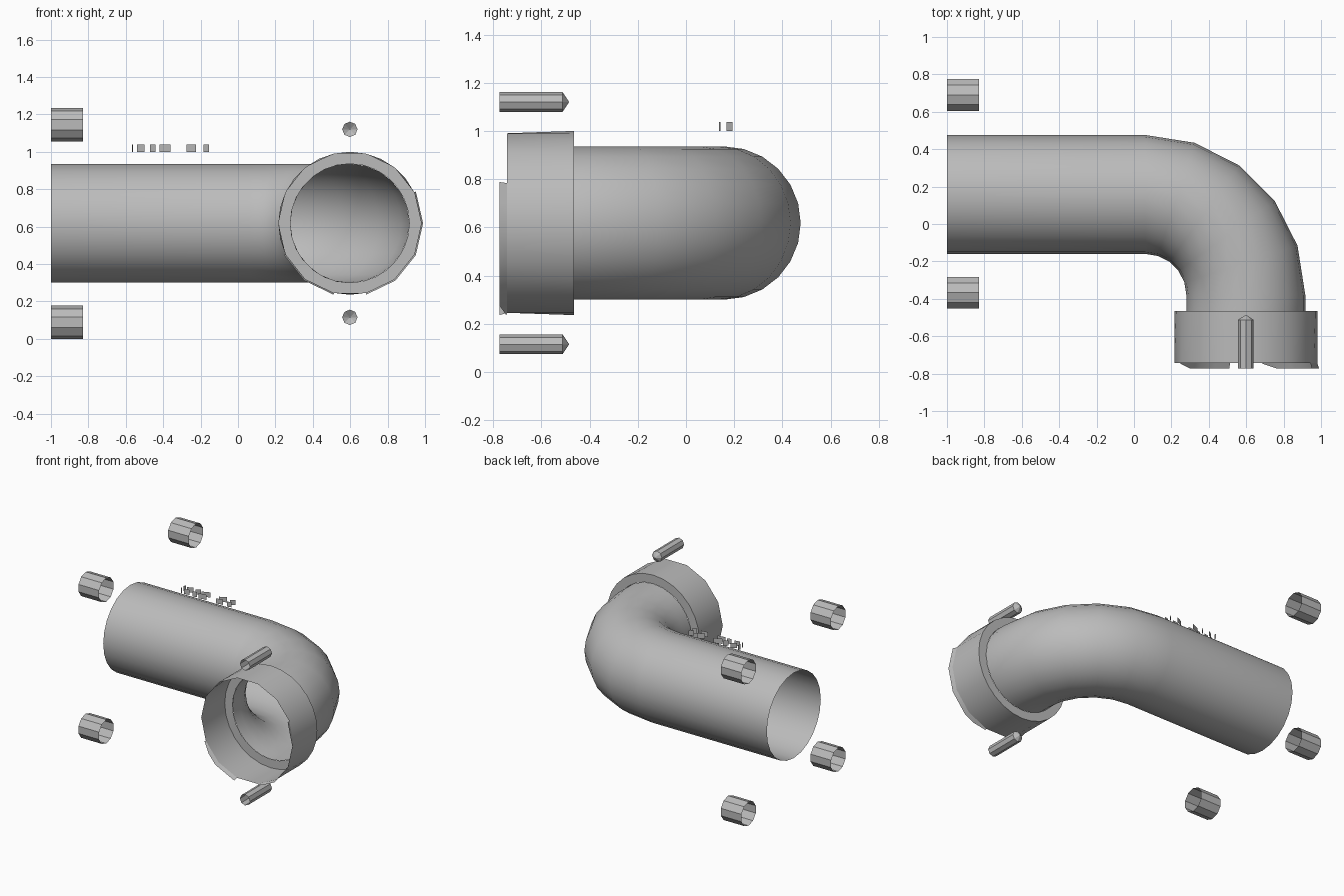
import bpy, bmesh, math
from mathutils import Vector

if "Cube" in bpy.data.objects:
    bpy.data.objects.remove(bpy.data.objects["Cube"], do_unlink=True)

grey = bpy.data.materials.new("plain grey")
grey.use_nodes = True
grey.diffuse_color = (0.5, 0.5, 0.5, 1)
grey.node_tree.nodes["Principled BSDF"].inputs["Base Color"].default_value = (0.5, 0.5, 0.5, 1)


def ring(center, u, v, radius, sides):
    """Points of a circle spanned by the directions u and v."""
    turns = [math.tau * i / sides for i in range(sides)]
    return [Vector(center) + radius * (Vector(u) * math.cos(t) + Vector(v) * math.sin(t)) for t in turns]


def skin(name, rings, tip=None, angle=None):
    """Open-ended tube through the rings, with an optional pointed end."""
    bm = bmesh.new()
    loops = [[bm.verts.new(p) for p in r] for r in rings]
    n = len(loops[0])
    for a, b in zip(loops, loops[1:]):
        for i in range(n):
            j = (i + 1) % n
            bm.faces.new((a[i], a[j], b[j], b[i]))
    if tip:
        point = bm.verts.new(tip)
        for i in range(n):
            bm.faces.new((loops[-1][i], loops[-1][(i + 1) % n], point))
    return finish(name, bm, angle)


def finish(name, bm, angle=None):
    bmesh.ops.recalc_face_normals(bm, faces=bm.faces)
    mesh = bpy.data.meshes.new(name)
    bm.to_mesh(mesh)
    bm.free()
    mesh.materials.append(grey)
    obj = bpy.data.objects.new(name, mesh)
    bpy.context.scene.collection.objects.link(obj)
    if angle:
        bpy.ops.object.select_all(action="DESELECT")
        obj.select_set(True)
        bpy.context.view_layer.objects.active = obj
        bpy.ops.object.shade_smooth_by_angle(angle=math.radians(angle))
    return obj


X, Y, Z = Vector((1, 0, 0)), Vector((0, 1, 0)), Vector((0, 0, 1))
AXIS_X, AXIS_Z, PIPE_R, COLLAR_R = 0.598, 0.618, 0.318, 0.382
LEDGE_Y, RIM_Y, LIP_Y = -0.465, -0.742, -0.773

# Elbow pipe: straight run, quarter bend, short run into the collar
pivot, bend_r, steps = Vector((0.06, -0.38, AXIS_Z)), 0.538, 5
rings = [ring((-1, pivot.y + bend_r, AXIS_Z), Y, Z, PIPE_R, 24)]
for k in range(steps + 1):
    a = math.pi / 2 * k / steps
    out = X * math.sin(a) + Y * math.cos(a)
    rings.append(ring(pivot + out * bend_r, out, Z, PIPE_R, 24))
rings.append(ring((AXIS_X, LEDGE_Y, AXIS_Z), X, Z, PIPE_R, 24))
skin("elbow_pipe", rings, angle=35)

# Collar: ledge, wall with a rounded back rim and a faceted, broken front rim
SIDES = 28
ledge = ring((AXIS_X, LEDGE_Y, AXIS_Z), X, Z, PIPE_R, SIDES)
back = ring((AXIS_X, LEDGE_Y, AXIS_Z), X, Z, COLLAR_R, SIDES)
front = ring((AXIS_X, RIM_Y, AXIS_Z), X, Z, COLLAR_R, SIDES)
for i in range(1, SIDES, 2):
    front[i] = (front[i - 1] + front[(i + 1) % SIDES]) / 2
skin("collar", [ledge, back, front], angle=35)


def lip(name, first, last):
    """Uneven strip left standing on the front rim, tapering at one end."""
    bm = bmesh.new()
    middle = Vector((AXIS_X, RIM_Y, AXIS_Z))
    pairs = []
    for i in range(first, last + 1):
        p = front[i % SIDES]
        q = middle + (p - middle) * 1.025
        q.y = RIM_Y - 0.004 if i == first else LIP_Y
        pairs.append((bm.verts.new(p), bm.verts.new(q)))
    for (a, b), (c, d) in zip(pairs, pairs[1:]):
        bm.faces.new((a, c, d, b))
    finish(name, bm, 35)


lip("collar_lip_left", 22, 30)
lip("collar_lip_right", 16, 20)

# Four open sleeves around the far pipe end
for side, y in (("back", 0.69), ("front", -0.367)):
    for level, z in (("upper", 1.145), ("lower", 0.088)):
        skin("sleeve_" + side + "_" + level,
             [ring((x, y, z), Z, Y, 0.089, 10) for x in (-1, -0.83)])

# Pointed pins above and below the collar
for level, z in (("upper", 1.12), ("lower", 0.115)):
    skin("pin_" + level,
         [ring((AXIS_X, y, z), Z, X, 0.041, 8) for y in (LIP_Y, -0.512)],
         tip=(AXIS_X, -0.485, z))

# Loose row of small upright slivers above the pipe
bm = bmesh.new()
for x, width in ((-0.565, 0.005), (-0.52, 0.04), (-0.455, 0.03), (-0.39, 0.06),
                 (-0.25, 0.05), (-0.17, 0.03)):
    for y, slant in ((0.14, 0.004), (0.18, 0.012)):
        low = [Vector((x - width / 2, y - slant, 1)), Vector((x + width / 2, y + slant, 1))]
        bm.faces.new([bm.verts.new(p) for p in (*low, low[1] + Z * 0.038, low[0] + Z * 0.038)])
finish("small_slivers", bm)
